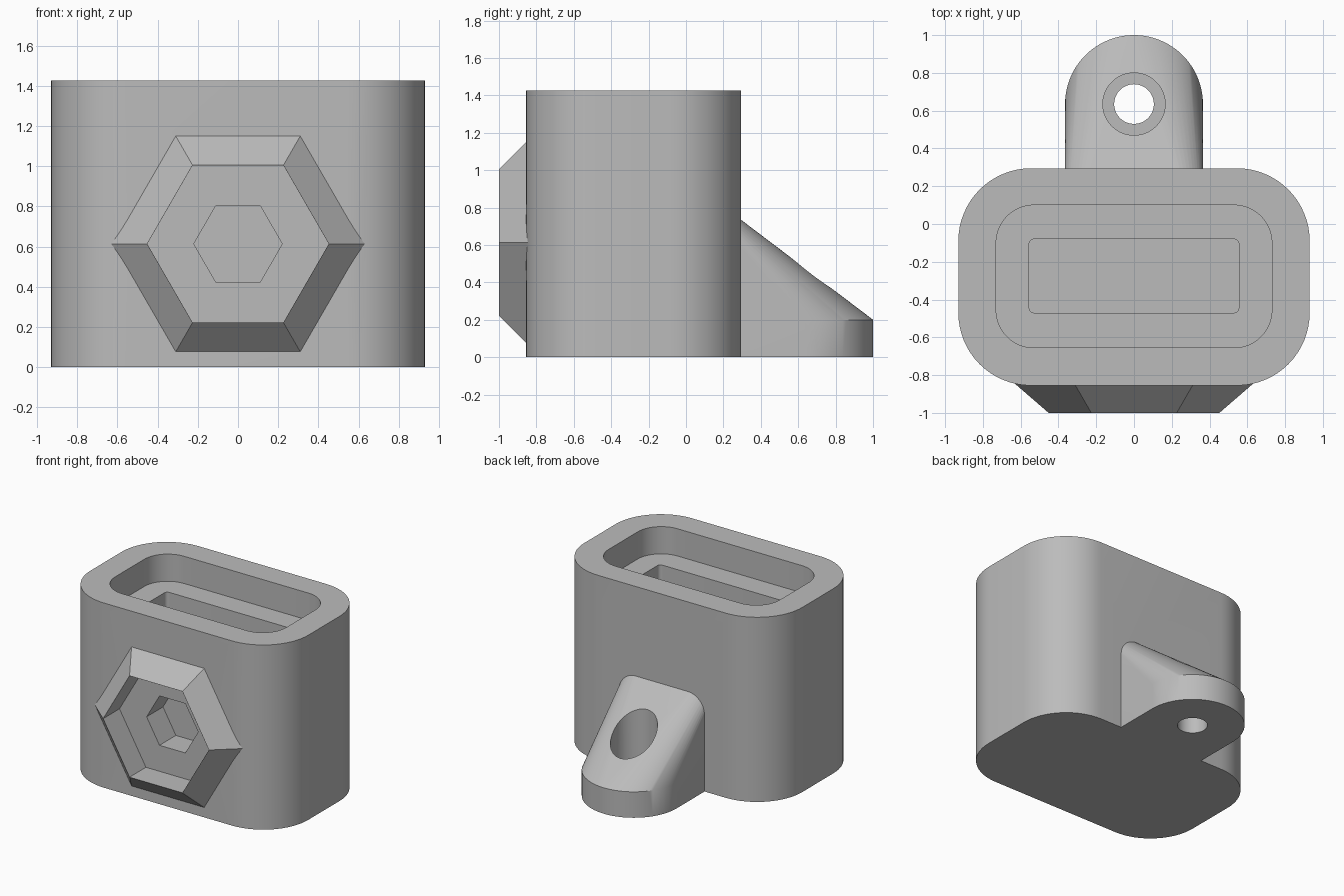
import bpy, bmesh, math
from mathutils import Vector

old = bpy.data.objects.get("Cube")
if old:
    bpy.data.objects.remove(old)

grey = bpy.data.materials.new("plain grey")
grey.use_nodes = True
colour = (0.5, 0.5, 0.5, 1)
grey.diffuse_color = colour
grey.node_tree.nodes["Principled BSDF"].inputs["Base Color"].default_value = colour


def hull(name, points):
    """Convex solid around a set of points."""
    bm = bmesh.new()
    for p in points:
        bm.verts.new(p)
    res = bmesh.ops.convex_hull(bm, input=bm.verts[:])
    loose = set(res["geom_interior"]) | set(res["geom_unused"])
    bmesh.ops.delete(bm, geom=[v for v in loose if isinstance(v, bmesh.types.BMVert)], context='VERTS')
    bmesh.ops.dissolve_limit(bm, angle_limit=0.002, verts=bm.verts[:], edges=bm.edges[:])
    bmesh.ops.recalc_face_normals(bm, faces=bm.faces[:])
    mesh = bpy.data.meshes.new(name)
    bm.to_mesh(mesh)
    bm.free()
    mesh.materials.append(grey)
    obj = bpy.data.objects.new(name, mesh)
    bpy.context.collection.objects.link(obj)
    return obj


def circle(r, n, x=0, y=0):
    return [(x + r * math.cos(math.tau * i / n), y + r * math.sin(math.tau * i / n)) for i in range(n)]


def rounded(hx, y0, y1, r, n=64):
    """Points of a rectangle with rounded corners."""
    return [p for x in (r - hx, hx - r) for y in (y0 + r, y1 - r) for p in circle(r, n, x, y)]


def upright(name, outline, z0, z1):
    return hull(name, [(x, y, z) for x, y in outline for z in (z0, z1)])


def hexagon(name, r0, y0, r1, y1, z=0.613):
    """Six-sided solid along y, with a corner pointing to each side."""
    return hull(name, [(x, y, z + h) for r, y in ((r0, y0), (r1, y1)) for x, h in circle(r, 6)])


def combine(obj, tool, operation):
    mod = obj.modifiers.new(tool.name, 'BOOLEAN')
    mod.operation, mod.solver, mod.object = operation, 'EXACT', tool
    bpy.context.view_layer.objects.active = obj
    bpy.ops.object.modifier_apply(modifier=mod.name)
    bpy.data.objects.remove(tool)


# Main block
body = upright("socket_body", rounded(0.93, -0.855, 0.295, 0.385), 0, 1.425)

# Bevelled six-sided boss on the front
boss = hexagon("front_boss", 0.452, -1.0, 0.683, -0.8)

# Mounting lug: a low disc blended up to a round-cornered plate at the back
lug_y, lug_r = 0.635, 0.365
disc = [(x, y, z) for x, y in circle(lug_r, 96, 0, lug_y) for z in (0, 0.2)]
plate_top, plate_r = 0.768, 0.13
plate = [(x, 0.25, z) for s in (-1, 1)
         for x, z in circle(plate_r, 48, s * (lug_r - plate_r), plate_top - plate_r)]
plate += [(s * lug_r, 0.25, 0) for s in (-1, 1)]
lug = hull("mounting_lug", disc + plate)

for part in (boss, lug):
    combine(body, part, 'UNION')

# Stepped pocket in the top
combine(body, upright("upper_pocket", rounded(0.73, -0.655, 0.1, 0.2), 1.215, 1.6), 'DIFFERENCE')
combine(body, upright("lower_pocket", rounded(0.555, -0.47, -0.08, 0.025, 24), 0.2, 1.3), 'DIFFERENCE')

# Six-sided recess and smaller hole in the boss
combine(body, hexagon("boss_recess", 0.4515, -1.1, 0.4515, -0.8), 'DIFFERENCE')
combine(body, hexagon("boss_hole", 0.22, -0.9, 0.22, -0.6), 'DIFFERENCE')

# Counterbored screw hole in the lug
combine(body, upright("counterbore", circle(0.165, 64, 0, lug_y), 0.2, 1), 'DIFFERENCE')
combine(body, upright("screw_hole", circle(0.105, 64, 0, lug_y), -0.1, 0.5), 'DIFFERENCE')

bpy.ops.object.select_all(action='DESELECT')
body.select_set(True)
bpy.context.view_layer.objects.active = body
bpy.ops.object.shade_smooth_by_angle(angle=math.radians(30))
